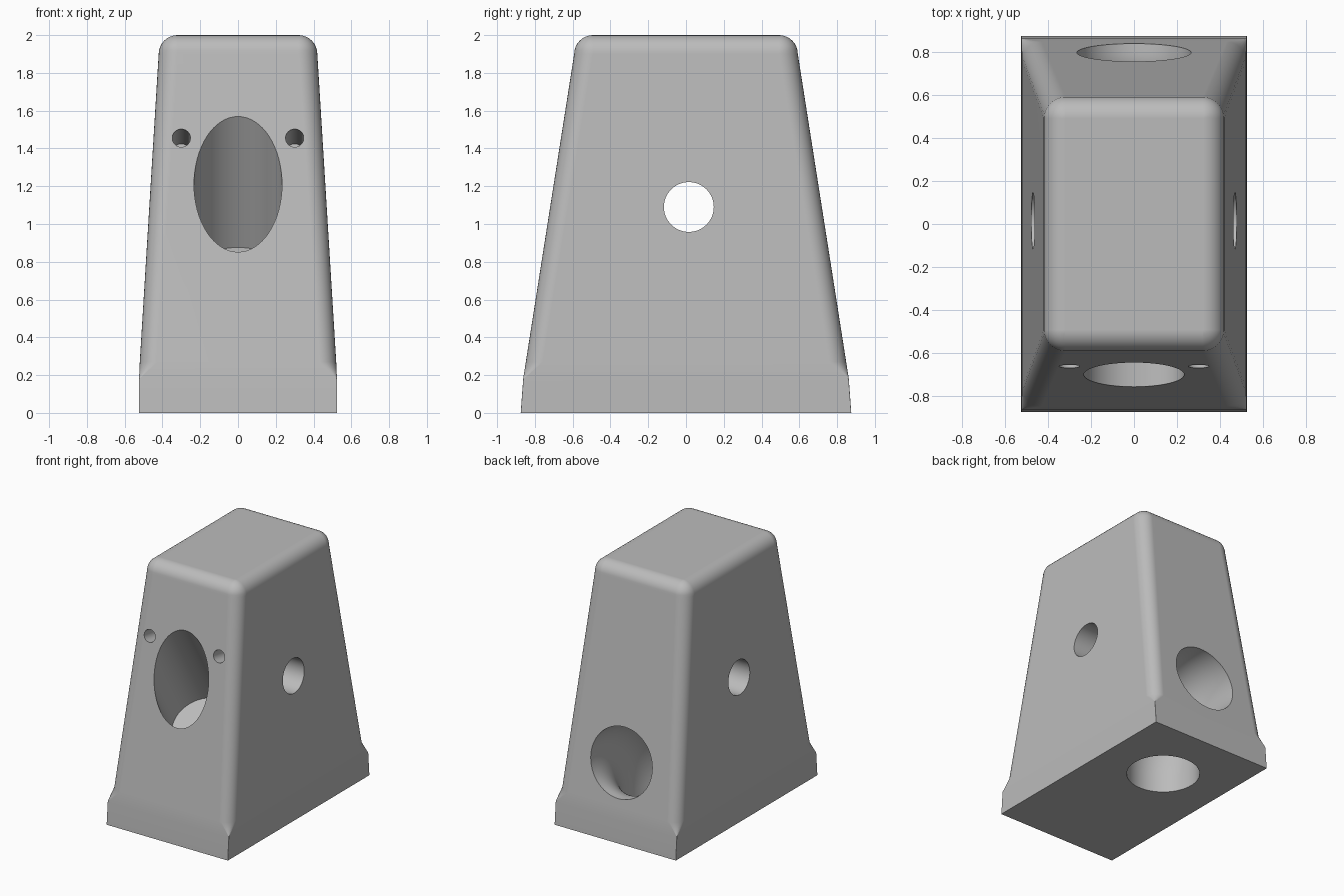
import bpy, bmesh
from math import sin, cos, pi, radians
from mathutils import Vector

cube = bpy.data.objects.get("Cube")
if cube:
    bpy.data.objects.remove(cube, do_unlink=True)

grey = bpy.data.materials.new("matte grey")
grey.use_nodes = True
colour = (0.5, 0.5, 0.5, 1)
grey.diffuse_color = colour
grey.node_tree.nodes["Principled BSDF"].inputs["Base Color"].default_value = colour


def loft(name, rings):
    """Closed solid skinned through rings of equal point count."""
    bm = bmesh.new()
    rows = [[bm.verts.new(p) for p in ring] for ring in rings]
    n = len(rows[0])
    for a, b in zip(rows, rows[1:]):
        for i in range(n):
            j = (i + 1) % n
            bm.faces.new((a[i], a[j], b[j], b[i]))
    bm.faces.new(rows[0][::-1])
    bm.faces.new(rows[-1])
    bmesh.ops.recalc_face_normals(bm, faces=bm.faces)
    mesh = bpy.data.meshes.new(name)
    bm.to_mesh(mesh)
    bm.free()
    mesh.materials.append(grey)
    obj = bpy.data.objects.new(name, mesh)
    bpy.context.collection.objects.link(obj)
    return obj


def rounded_rect(z, hx, hy, r, steps=8):
    pts = []
    for q, (sx, sy) in enumerate([(1, 1), (-1, 1), (-1, -1), (1, -1)]):
        for k in range(steps + 1):
            a = (q + k / steps) * pi / 2
            pts.append((sx * (hx - r) + r * cos(a), sy * (hy - r) + r * sin(a), z))
    return pts


def tube(name, path, r, sides=64):
    """Round cutter swept along a path lying in one upright plane."""
    path = [Vector(p) for p in path]
    side = Vector((0, 1, 0)) if path[0].x != path[-1].x else Vector((1, 0, 0))
    rings = []
    for i, p in enumerate(path):
        t = (path[min(i + 1, len(path) - 1)] - path[max(i - 1, 0)]).normalized()
        up = side.cross(t)
        rings.append([p + r * (cos(a) * side + sin(a) * up)
                      for a in (2 * pi * k / sides for k in range(sides))])
    return loft(name, rings)


def sloped_bore(name, x, y, z, angle, depth, r):
    """Blind bore entering the front and descending at the given angle."""
    d = Vector((0, cos(radians(angle)), -sin(radians(angle))))
    p = Vector((x, y, z))
    return tube(name, [p - d * 0.7, p + d * depth], r)


# Tapered body: square plinth, rounded corners above it, rounded top rim
FILLET = 0.1
sections = [(0, 0.525, 0.875, 0.002), (0.18, 0.524, 0.862, 0.002),
            (0.27, 0.520, 0.848, 0.09)]
for k in range(9):
    a = k / 8 * pi / 2
    inset = FILLET * (1 - cos(a))
    sections.append((1.9 + FILLET * sin(a), 0.42 - inset, 0.592 - inset,
                     max(FILLET - inset, 0.001)))
body = loft("body", [rounded_rect(*s) for s in sections])

# Openings
cutters = [
    tube("side_hole_cutter", [(-1, 0.015, 1.09), (1, 0.015, 1.09)], 0.132),
    sloped_bore("front_port_cutter", 0, -0.7, 1.21, 59, 0.53, 0.233),
]
for s in (-1, 1):
    cutters.append(sloped_bore("small_hole_cutter", s * 0.3, -0.662, 1.455, 9, 0.5, 0.048))

# Elbow duct from the back down through the underside
BEND = 0.47
elbow = [(0, 1.1, 0.595)]
for k in range(17):
    a = k / 16 * pi / 2
    elbow.append((0, 0.8 - BEND * sin(a), 0.595 - BEND * (1 - cos(a))))
elbow.append((0, 0.33, -0.1))
cutters.append(tube("elbow_duct_cutter", elbow, 0.265))

bpy.ops.object.select_all(action="DESELECT")
bpy.context.view_layer.objects.active = body
body.select_set(True)
for c in cutters:
    c.hide_render = True
    mod = body.modifiers.new("cut", "BOOLEAN")
    mod.operation = "DIFFERENCE"
    mod.solver = "EXACT"
    mod.object = c
    bpy.ops.object.modifier_apply(modifier=mod.name)
for c in cutters:
    bpy.data.objects.remove(c, do_unlink=True)

bpy.ops.object.shade_smooth_by_angle(angle=radians(30))
normals = body.modifiers.new("even shading", "WEIGHTED_NORMAL")
normals.keep_sharp = True
